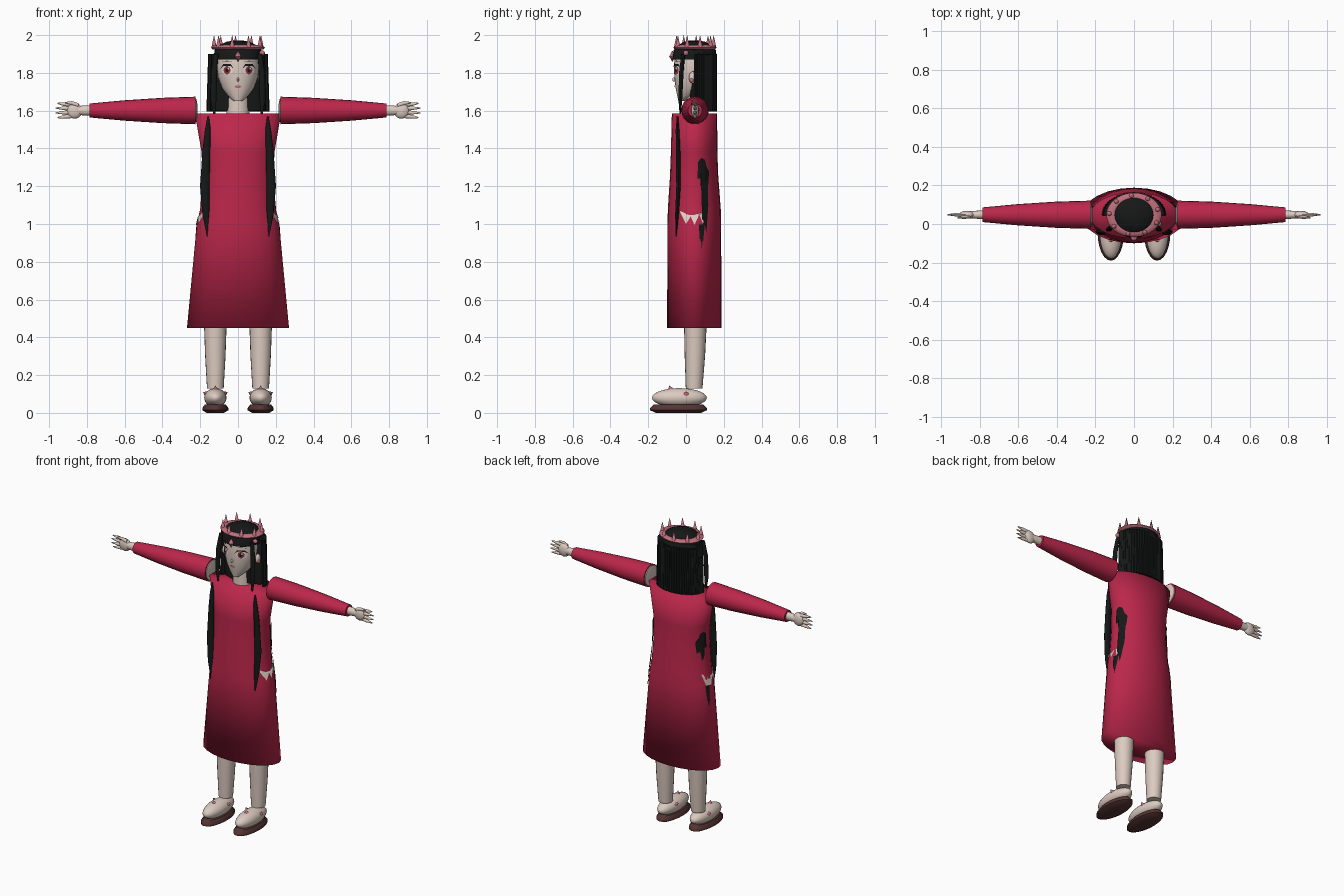
import bpy, bmesh, math
from math import pi, sin, cos, sqrt
from mathutils import Vector

cube = bpy.data.objects.get("Cube")
if cube:
    bpy.data.objects.remove(cube)


def material(name, r, g, b):
    m = bpy.data.materials.new(name)
    m.use_nodes = True
    m.diffuse_color = (r, g, b, 1)
    m.node_tree.nodes["Principled BSDF"].inputs["Base Color"].default_value = (r, g, b, 1)
    return m


RED = material("crimson cloth", .5, .02, .07)
SKIN = material("pale skin", .72, .6, .53)
HAIR = material("black hair", .008, .009, .009)
PINK = material("dusty pink", .52, .16, .2)
SOLE = material("dark brown sole", .09, .035, .033)
IRIS = material("red iris", .3, .04, .05)
WHITE = material("eye white", .8, .78, .76)


def finish(name, bm, mat, limit=.8, recalc=True):
    if recalc:
        bmesh.ops.recalc_face_normals(bm, faces=bm.faces[:])
    for f in bm.faces:
        f.smooth = True
    for e in bm.edges:
        e.smooth = e.calc_face_angle(0) < limit
    me = bpy.data.meshes.new(name)
    bm.to_mesh(me)
    bm.free()
    me.materials.append(mat)
    ob = bpy.data.objects.new(name, me)
    bpy.context.collection.objects.link(ob)
    return ob


def loft(name, rings, mat, n=16, limit=.8, place=lambda v: v):
    """Closed tube through rings (z, rx, ry, cy, cx)."""
    bm = bmesh.new()
    loops = []
    for z, rx, ry, cy, *cx in rings:
        c = cx[0] if cx else 0
        loops.append([bm.verts.new(place(Vector((c + rx * cos(2 * pi * i / n),
                      cy + ry * sin(2 * pi * i / n), z)))) for i in range(n)])
    for a, b in zip(loops, loops[1:]):
        for i in range(n):
            bm.faces.new((a[i], a[(i + 1) % n], b[(i + 1) % n], b[i]))
    bm.faces.new(loops[0])
    bm.faces.new(loops[-1])
    return finish(name, bm, mat, limit)


def ball(name, loc, size, mat, u=20, v=12):
    bm = bmesh.new()
    bmesh.ops.create_uvsphere(bm, u_segments=u, v_segments=v, radius=1)
    bmesh.ops.scale(bm, vec=size, verts=bm.verts)
    bmesh.ops.translate(bm, vec=loc, verts=bm.verts)
    return finish(name, bm, mat)


def spike(name, loc, direction, r, h, mat=PINK):
    bm = bmesh.new()
    bmesh.ops.create_cone(bm, cap_ends=True, segments=8, radius1=r, radius2=0, depth=h)
    bmesh.ops.translate(bm, vec=(0, 0, h / 2), verts=bm.verts)
    ob = finish(name, bm, mat)
    ob.location = loc
    ob.rotation_euler = Vector(direction).to_track_quat('Z', 'Y').to_euler()


def section(rings, z):
    """Interpolated rx, ry, cy at height z."""
    for a, b in zip(rings, rings[1:]):
        if a[0] <= z <= b[0]:
            t = (z - a[0]) / (b[0] - a[0])
            return [a[k] + (b[k] - a[k]) * t for k in (1, 2, 3)]


def plate(name, points, surface, outward, mat):
    """Flat patch laid over a surface; surface maps (u, z) to a point."""
    bm = bmesh.new()
    bm.faces.new([bm.verts.new(surface(u, z)) for u, z in points])
    bmesh.ops.triangulate(bm, faces=bm.faces[:])
    for f in bm.faces:
        f.normal_update()
        if f.normal.dot(outward) < 0:
            f.normal_flip()
    finish(name, bm, mat, recalc=False)


# Dress
dress = [(.45, .27, .144, .044), (1.0, .218, .142, .044), (1.08, .2, .14, .044),
         (1.25, .188, .128, .043), (1.38, .193, .123, .043), (1.585, .228, .12, .045)]
loft("dress", dress, RED, 24, limit=4)

# Head, neck and ears
head = [(1.65, .022, .022, -.018), (1.68, .055, .055, .008), (1.72, .085, .085, .03),
        (1.78, .107, .104, .042), (1.85, .114, .109, .046), (1.92, .1, .1, .046)]
loft("head", head, SKIN, 28)
loft("neck", [(1.56, .062, .055, .045), (1.7, .056, .05, .045)], SKIN)
ball("nose", (0, -.063, 1.765), (.007, .01, .012), SKIN, 10, 6)


def face(offset):
    def at(x, z):
        rx, ry, cy = section(head, z)
        return (x, cy - ry * sqrt(max(0, 1 - (x / rx) ** 2)) - offset, z)
    return at


def oval(cx, cz, rx, rz, n=14):
    return [(cx + rx * cos(2 * pi * i / n), cz + rz * sin(2 * pi * i / n)) for i in range(n)]


FRONT = Vector((0, -1, 0))
plate("mouth", oval(0, 1.727, .018, .007), face(.004), FRONT, PINK)
for s, side in ((1, "left"), (-1, "right")):
    e = s * .058
    plate(side + "_eye_white", oval(e, 1.813, .03, .024), face(.004), FRONT, WHITE)
    plate(side + "_iris", oval(e, 1.814, .018, .022), face(.006), FRONT, IRIS)
    plate(side + "_pupil", oval(e, 1.814, .008, .012), face(.0075), FRONT, HAIR)
    plate(side + "_eye_glint", oval(e + .007, 1.823, .005, .005, 8), face(.009), FRONT, WHITE)
    plate(side + "_lash", [(e - .036, 1.822), (e - .018, 1.837), (e + .018, 1.837),
          (e + .036, 1.822), (e + .02, 1.846), (e - .02, 1.846)], face(.007), FRONT, HAIR)
    plate(side + "_brow", [(e - .028, 1.858), (e, 1.865), (e + .028, 1.858), (e, 1.861)],
          face(.005), FRONT, HAIR)
    ball(side + "_ear", (s * .122, .035, 1.775), (.014, .02, .032), SKIN, 12, 8)
    ball(side + "_earring", (s * .134, .03, 1.76), (.008, .01, .012), PINK, 8, 6)

# Hair: crown cap, back mass and hanging strands
loft("hair_cap", [(1.872, .122, .118, .046), (1.92, .125, .112, .046), (1.945, .1, .092, .046),
                  (1.965, .06, .055, .046), (1.972, .02, .02, .046)], HAIR, 24)
loft("back_hair", [(1.6, .15, .07, .085), (1.89, .143, .068, .085), (1.925, .1, .06, .07)], HAIR, 24)
for i in range(29):
    a = pi * i / 28
    x, y = .148 * cos(a), .05 + .105 * sin(a)
    loft("hair_strand", [(1.595, .012, .01, y, x * 1.05), (1.9, .01, .009, y, x)], HAIR, 6)


def side_of_dress(s):
    def at(y, z):
        rx, ry, cy = section(dress, z)
        return (s * (rx * sqrt(1 - ((y - cy) / ry) ** 2) + .005), y, z)
    return at


for s, side in ((1, "left"), (-1, "right")):
    loft(side + "_temple_lock", [(1.58, .005, .004, -.03, s * .125), (1.66, .016, .01, -.03, s * .13),
         (1.8, .016, .012, -.025, s * .127), (1.9, .012, .01, -.015, s * .115)], HAIR, 8)
    loft(side + "_chest_lock", [(.935, .002, .003, -.052, s * .163), (1.05, .018, .01, -.048, s * .17),
         (1.2, .025, .012, -.04, s * .176), (1.4, .02, .012, -.042, s * .167),
         (1.5, .015, .01, -.045, s * .16), (1.57, .004, .004, -.045, s * .158)], HAIR, 10)
    # Hair and hip showing through the sides of the dress
    out = Vector((s, 0, 0))
    on_dress = side_of_dress(s)
    plate(side + "_side_hair", [(.065, 1.33), (.08, 1.35), (.1, 1.34), (.11, 1.3), (.122, 1.28),
          (.118, 1.21), (.1, 1.22), (.095, 1.16), (.085, 1.2), (.08, 1.18), (.075, 1.24),
          (.06, 1.24)], on_dress, out, HAIR)
    plate(side + "_side_hair_tips", [(.068, .998), (.095, .998), (.09, .92), (.082, .86),
          (.08, .93), (.074, .9)], on_dress, out, HAIR)
    if s > 0:
        plate("left_side_hair_fall", [(.08, 1.2), (.115, 1.23), (.118, 1.1), (.108, .95),
              (.1, 1.0), (.09, .9)], on_dress, out, HAIR)
    plate(side + "_hip", [(-.035, 1.07), (.105, 1.07), (.09, 1.0), (.07, 1.05), (.045, .995),
          (.025, 1.04), (0, 1.0)], on_dress, out, SKIN)

# Crown with spikes and jewels
bm = bmesh.new()
N, M = 32, 8
grid = [[bm.verts.new(((.113 + .03 * cos(2 * pi * j / M)) * cos(2 * pi * i / N),
                       .047 + (.113 + .03 * cos(2 * pi * j / M)) * .8 * sin(2 * pi * i / N),
                       1.934 + .013 * sin(2 * pi * j / M))) for j in range(M)] for i in range(N)]
for i in range(N):
    for j in range(M):
        p, q, k = grid[i], grid[(i + 1) % N], (j + 1) % M
        bm.faces.new((p[j], q[j], q[k], p[k]))
finish("crown_band", bm, PINK)
for i in range(9):
    a = 2 * pi * (i + .4) / 9
    spike("crown_spike", (.127 * cos(a), .047 + .1 * sin(a), 1.935), (0, 0, 1), .014, .065)
for z in (-1, 1):
    spike("forehead_jewel", (0, -.072, 1.888), (0, 0, z), .017, .03)
ball("hair_flower", (.128, .0, 1.905), (.016, .014, .014), PINK, 10, 6)

for s, side in ((1, "left"), (-1, "right")):
    # Arm, sleeve and hand
    def along(v, s=s):
        return Vector((s * v.z, v.y, 1.601 + v.x))
    loft(side + "_sleeve", [(.226, .073, .073, .048), (.4, .067, .068, .048), (.6, .054, .055, .048),
         (.785, .037, .038, .048)], RED, 20, place=along)
    loft(side + "_shoulder", [(.215, .035, .035, .048), (.222, .064, .064, .048),
         (.24, .068, .068, .048)], SKIN, 20, place=along)
    loft(side + "_wrist", [(.77, .028, .024, .048), (.85, .024, .018, .048)], SKIN, 12, place=along)
    ball(side + "_palm", (s * .865, .048, 1.6), (.042, .02, .042), SKIN, 14, 10)
    for o in (-.029, -.01, .01, .029):
        tip = .97 - abs(o) * .5
        loft(side + "_finger", [(.87, .011, .01, .048, o), (.92, .01, .009, .048, o * 1.15),
             (tip, .003, .003, .048, o * 1.3)], SKIN, 8, place=along)
    loft(side + "_thumb", [(.845, .011, .01, .04, .028), (.88, .01, .009, .035, .04),
         (.915, .003, .003, .033, .042)], SKIN, 8, place=along)
    # Leg and shoe
    x = s * .12
    loft(side + "_leg", [(.128, .044, .044, .043, x), (.3, .054, .054, .047, x),
         (.5, .061, .061, .05, x)], SKIN, 20)
    loft(side + "_sole", [(0, .045, .12, -.04, x), (.014, .069, .15, -.04, x),
         (.026, .069, .15, -.04, x), (.045, .055, .13, -.04, x)], SOLE, 24)
    ball(side + "_shoe", (x, -.035, .08), (.059, .145, .051), SKIN, 24, 14)
    spike(side + "_shoe_stud", (x, -.08, .122), (0, -.4, 1), .016, .025)
    for k in (-1, 1):
        spike(side + "_shoe_stud", (x + k * .047, .0, .1), (k, 0, .6), .015, .022)
